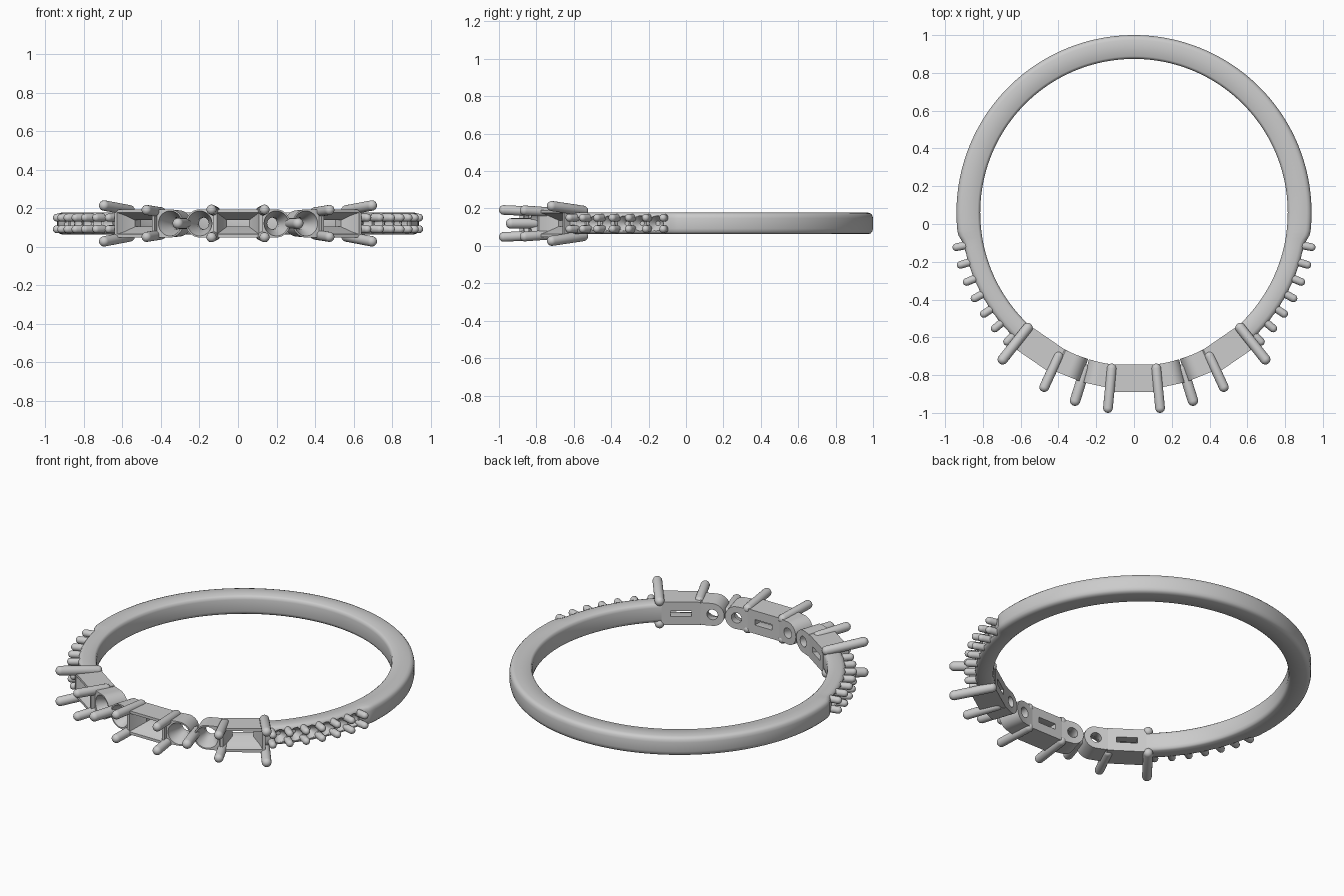
import bpy, bmesh
from math import sin, cos, radians, pi, sqrt
from mathutils import Vector

if "Cube" in bpy.data.objects:
    bpy.data.objects.remove(bpy.data.objects["Cube"])

C = Vector((0, 0.06, 0.12))      # ring centre
R_IN, R_OUT, R_PAVE = 0.814, 0.94, 0.918


def finish(bm, name, angle=35):
    bmesh.ops.recalc_face_normals(bm, faces=bm.faces)
    me = bpy.data.meshes.new(name)
    bm.to_mesh(me)
    bm.free()
    ob = bpy.data.objects.new(name, me)
    bpy.context.collection.objects.link(ob)
    bpy.ops.object.select_all(action='DESELECT')
    ob.select_set(True)
    bpy.context.view_layer.objects.active = ob
    bpy.ops.object.shade_smooth_by_angle(angle=radians(angle))
    return ob


def loft(bm, rings, wrap):
    """Skin closed rings; wrap joins last to first, otherwise ends are capped."""
    vs = [[bm.verts.new(p) for p in r] for r in rings]
    n = len(vs[0])
    for i in range(len(vs) if wrap else len(vs) - 1):
        a, b = vs[i], vs[(i + 1) % len(vs)]
        for j in range(n):
            k = (j + 1) % n
            bm.faces.new((a[j], a[k], b[k], b[j]))
    if not wrap:
        bm.faces.new(vs[0])
        bm.faces.new(vs[-1])


def place(deg, u, v, w):
    """Local (tangent, height, radius) to world; deg is measured from the front."""
    a = radians(deg)
    return C + Vector((cos(a) * u + sin(a) * w, sin(a) * u - cos(a) * w, v))


def capsule(bm, p, q, r, seg=14, caps=5):
    """Rod with rounded ends."""
    p, q = Vector(p), Vector(q)
    d = (q - p).normalized()
    x = d.orthogonal().normalized()
    y = d.cross(x)
    rings = []
    for base, a0, a1 in ((p, -85, 0), (q, 0, 85)):
        for i in range(caps + 1):
            t = radians(a0 + (a1 - a0) * i / caps)
            rings.append([base + d * r * sin(t) + r * cos(t) *
                          (x * cos(2 * pi * j / seg) + y * sin(2 * pi * j / seg))
                          for j in range(seg)])
    loft(bm, rings, False)


# Band: rounded section swept around the back, slimmer where the beads sit
def band_ring(deg):
    k = min(1, max(0, (abs(deg) - 80) / 3))
    ro = R_PAVE + (R_OUT - R_PAVE) * k
    h = 0.0575
    half = [(R_IN, 0.035), (R_IN + 0.004, 0.05), (R_IN + 0.014, h), (ro - 0.026, h),
            (ro - 0.012, h - 0.005), (ro - 0.004, h - 0.014), (ro, h - 0.03)]
    prof = half + [(r, -z) for r, z in reversed(half)]
    return [place(deg, 0, z, r) for r, z in prof]


bm = bmesh.new()
loft(bm, [band_ring(42 + 276 * i / 184 if i <= 92 else -(42 + 276 * (184 - i) / 184))
          for i in range(185)], False)
band = finish(bm, "band", 40)

# Small conical stone seats cut between the beads
bead_angles = [79 - 5.75 * i for i in range(7)]
bm = bmesh.new()
for s in (-1, 1):
    for b in bead_angles[:-1]:
        deg = s * (b - 2.87)
        loft(bm, [[place(deg, r * cos(2 * pi * j / 20), r * sin(2 * pi * j / 20), w)
                   for j in range(20)] for r, w in ((0.012, 0.875), (0.04, 0.91), (0.04, 0.96))],
             False)
cutter = finish(bm, "seat_cutter")
cutter.hide_render = True
cutter.hide_set(True)
mod = band.modifiers.new("seats", 'BOOLEAN')
mod.operation = 'DIFFERENCE'
mod.object = cutter
mod.solver = 'EXACT'

# Two rows of bead prongs on each shoulder
bm = bmesh.new()
for s in (-1, 1):
    for b in bead_angles:
        for z in (-0.03, 0.03):
            capsule(bm, place(s * b, 0, z, 0.89), place(s * b, 0, z, 0.958), 0.021, 12, 4)
finish(bm, "shoulder_beads", 50)


# Rectangular settings: tapered recess down to a slot
def baguette(name, deg):
    def rect(u, v, w):
        return [place(deg, a * u, b * v, w) for a, b in ((-1, -1), (1, -1), (1, 1), (-1, 1))]
    bm = bmesh.new()
    loft(bm, [rect(0.108, 0.07, 0.805), rect(0.126, 0.072, 0.95), rect(0.11, 0.056, 0.95),
              rect(0.095, 0.045, 0.91), rect(0.058, 0.017, 0.86), rect(0.058, 0.017, 0.805)], True)
    finish(bm, name, 30)


# Round settings: half square, half round outside, conical cup with a hole inside
def cup(name, deg, side):
    N = 48

    def ring(r, w, outer):
        pts = []
        for j in range(N):
            a = 2 * pi * (j + 0.5) / N
            c, n = cos(a), sin(a)
            f = r / max(abs(c), abs(n)) if outer and c * side > 0 else r
            u, v = c * f, n * f
            pts.append(place(deg, u, v, w if w > 0.85 else sqrt(w * w - u * u)))
        return pts
    bm = bmesh.new()
    loft(bm, [ring(0.068, 0.812, True), ring(0.073, 0.935, True), ring(0.065, 0.935, False),
              ring(0.06, 0.915, False), ring(0.031, 0.855, False), ring(0.031, 0.812, False)], True)
    finish(bm, name, 35)


baguette("centre_setting", 0)
for s, tag in ((-1, "left"), (1, "right")):
    baguette(tag + "_side_setting", s * 34.5)
    cup(tag + "_inner_cup", s * 12.3, -s)
    cup(tag + "_outer_cup", s * 22.2, s)

# Claw prongs: base and tip as (x, y, height from mid-plane), and whether paired in z
claws = [((0.118, -0.765, 0.062), (0.138, -0.974, 0.072), 0.026, True),
         ((0.26, -0.77, 0.0), (0.312, -0.935, 0.0), 0.028, False),
         ((0.40, -0.70, 0.058), (0.475, -0.863, 0.07), 0.026, True),
         ((0.563, -0.55, 0.068), (0.695, -0.717, 0.093), 0.027, True)]
bm = bmesh.new()
for s in (-1, 1):
    for p, q, r, paired in claws:
        for m in ((1, -1) if paired else (1,)):
            capsule(bm, (s * p[0], p[1], C.z + m * p[2]), (s * q[0], q[1], C.z + m * q[2]), r, 20, 6)
finish(bm, "claw_prongs", 50)
